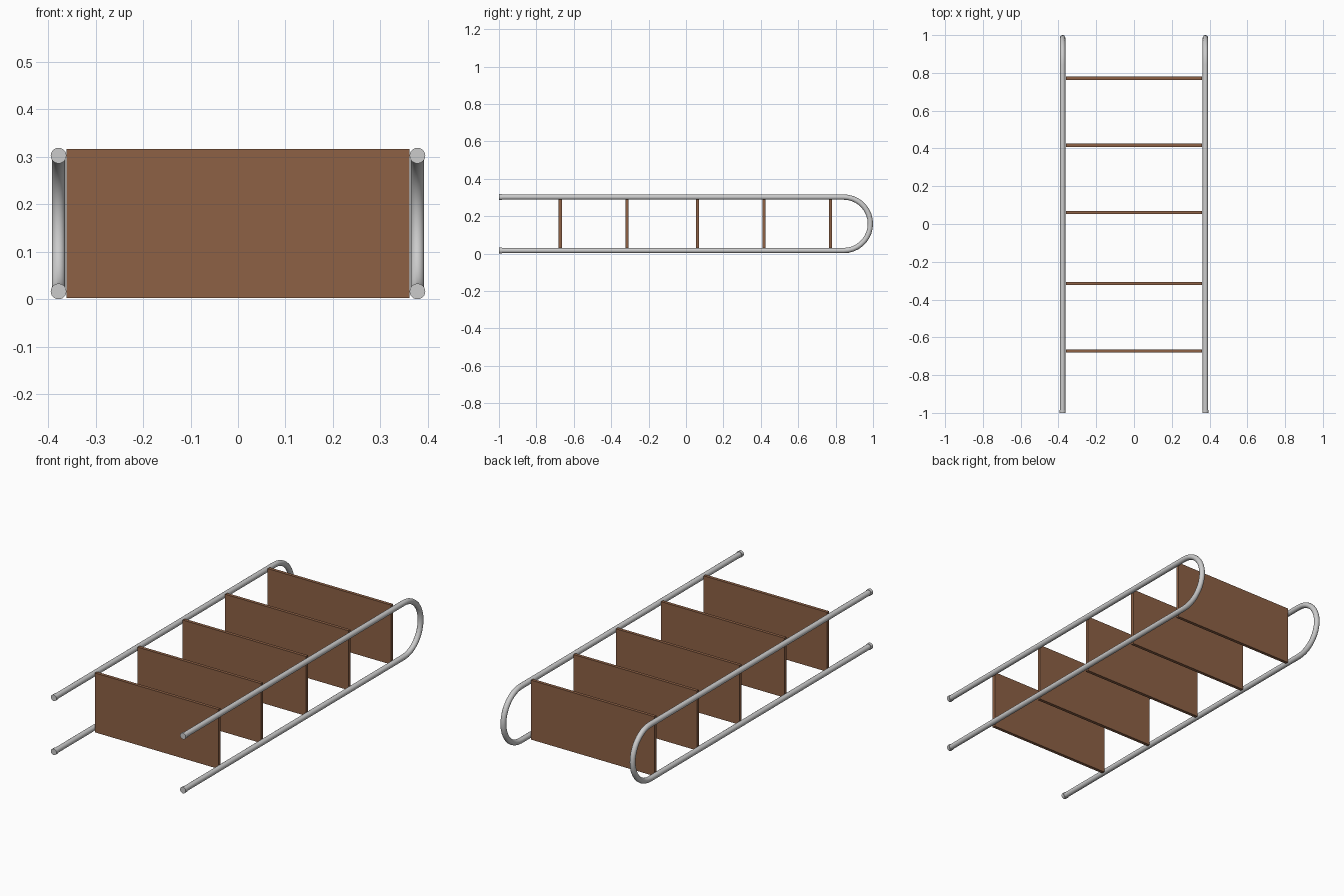
import bpy
from math import pi, sin, cos, radians

if "Cube" in bpy.data.objects:
    bpy.data.objects.remove(bpy.data.objects["Cube"])

RAIL_X = 0.378
Z_LOW, Z_HIGH = 0.0165, 0.3025
BEND_R = (Z_HIGH - Z_LOW) / 2
TUBE_R, CAP_R = 0.0142, 0.0165
BEND_Y = 1 - TUBE_R - BEND_R
BEND_STEPS = 18


def smooth(obj):
    bpy.ops.object.select_all(action='DESELECT')
    obj.select_set(True)
    bpy.context.view_layer.objects.active = obj
    bpy.ops.object.shade_smooth_by_angle(angle=radians(35))


def rail(name, x):
    # U-shaped tube: straight, half circle, straight back
    pts = [(x, -0.99, Z_HIGH)]
    for i in range(BEND_STEPS + 1):
        a = pi / 2 - pi * i / BEND_STEPS
        pts.append((x, BEND_Y + BEND_R * cos(a), Z_LOW + BEND_R + BEND_R * sin(a)))
    pts.append((x, -0.99, Z_LOW))
    curve = bpy.data.curves.new(name, 'CURVE')
    curve.dimensions = '3D'
    curve.bevel_depth = TUBE_R
    curve.bevel_resolution = 6
    curve.use_fill_caps = True
    spline = curve.splines.new('POLY')
    spline.points.add(len(pts) - 1)
    for p, co in zip(spline.points, pts):
        p.co = (*co, 1)
    obj = bpy.data.objects.new(name, curve)
    bpy.context.collection.objects.link(obj)
    bpy.ops.object.select_all(action='DESELECT')
    obj.select_set(True)
    bpy.context.view_layer.objects.active = obj
    bpy.ops.object.convert(target='MESH')
    smooth(bpy.context.object)


def end_cap(name, x, z):
    bpy.ops.mesh.primitive_cylinder_add(vertices=24, radius=CAP_R, depth=0.016,
                                        location=(x, -0.992, z), rotation=(pi / 2, 0, 0))
    bpy.context.object.name = name
    smooth(bpy.context.object)


# Tubular side rails with foot caps
for side, x in (("left", -RAIL_X), ("right", RAIL_X)):
    rail(side + "_rail", x)
    for level, z in (("lower", Z_LOW), ("upper", Z_HIGH)):
        end_cap(f"{side}_{level}_foot_cap", x, z)

# Wooden shelves
wood = bpy.data.materials.new("wood")
wood.diffuse_color = (0.27, 0.12, 0.06, 1)
wood.use_nodes = True
wood.node_tree.nodes["Principled BSDF"].inputs["Base Color"].default_value = wood.diffuse_color
for i, y in enumerate((-0.672, -0.315, 0.061, 0.417, 0.772)):
    bpy.ops.mesh.primitive_cube_add(size=1, location=(0, y, 0.16))
    shelf = bpy.context.object
    shelf.name = f"shelf_{i + 1}"
    shelf.scale = (0.722, 0.017, 0.314)
    shelf.data.materials.append(wood)
